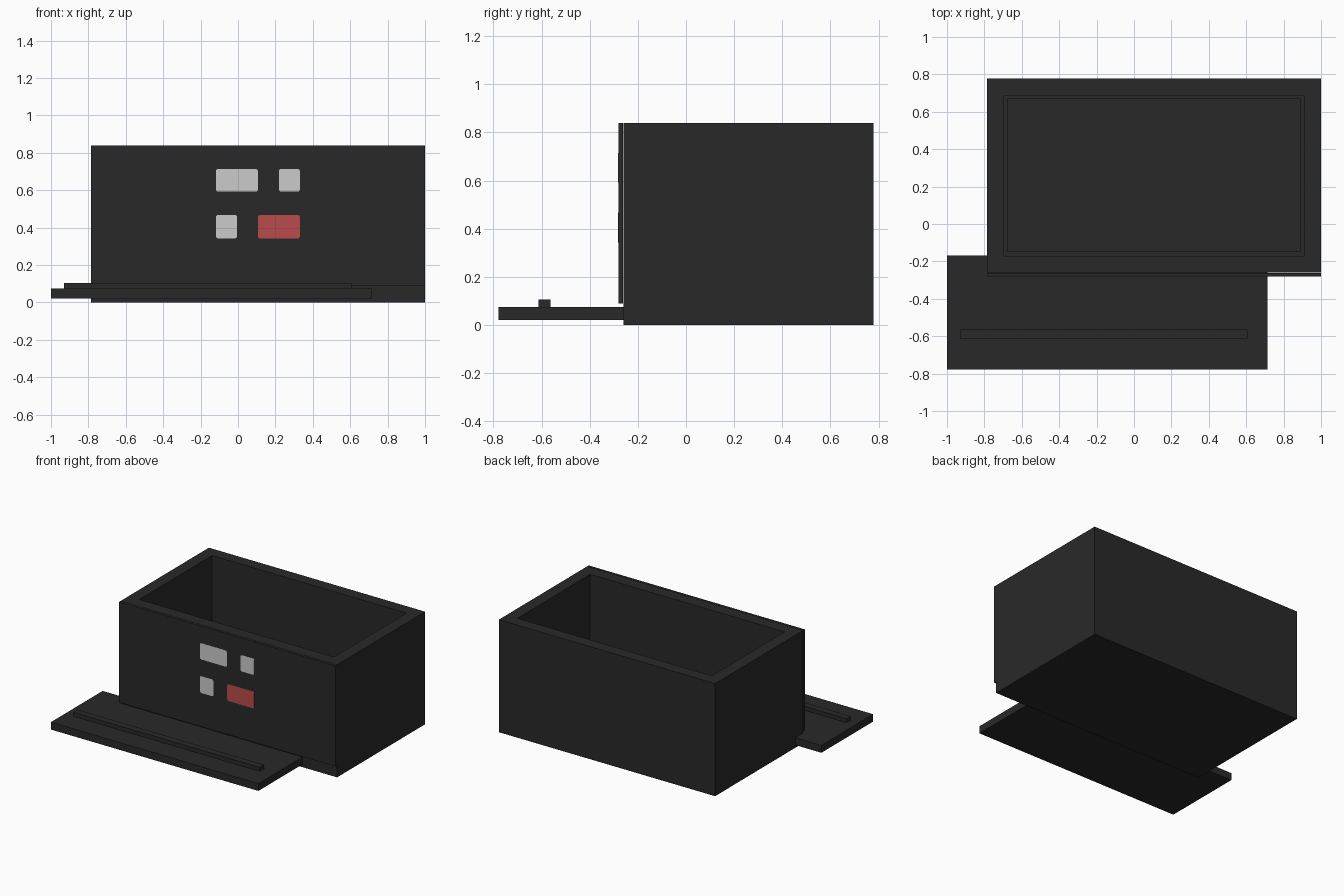
import bpy, bmesh, math

if "Cube" in bpy.data.objects:
    bpy.data.objects.remove(bpy.data.objects["Cube"])


def material(name, rgb):
    m = bpy.data.materials.new(name)
    m.diffuse_color = (*rgb, 1)
    m.use_nodes = True
    m.node_tree.nodes["Principled BSDF"].inputs["Base Color"].default_value = m.diffuse_color
    return m


BLACK = material("charcoal", (0.022, 0.022, 0.022))
GREY = material("light grey", (0.6, 0.6, 0.6))
RED = material("muted red", (0.5, 0.07, 0.07))


def add(name, bm, mat):
    bmesh.ops.recalc_face_normals(bm, faces=bm.faces)
    me = bpy.data.meshes.new(name)
    bm.to_mesh(me)
    bm.free()
    me.materials.append(mat)
    ob = bpy.data.objects.new(name, me)
    bpy.context.collection.objects.link(ob)
    return ob


def box_bm(x, y, z):
    bm = bmesh.new()
    bmesh.ops.create_cube(bm, size=1)
    for v in bm.verts:
        for i, (a, b) in enumerate((x, y, z)):
            v.co[i] = a if v.co[i] < 0 else b
    return bm


def box(name, x, y, z, mat=BLACK):
    return add(name, box_bm(x, y, z), mat)


# Open-topped bin: inset the top face for the rim, then push it down
bm = box_bm((-0.785, 1.0), (-0.26, 0.778), (0, 0.84))
top = max(bm.faces, key=lambda f: f.calc_center_median().z)
bmesh.ops.inset_region(bm, faces=[top], thickness=0.09, use_even_offset=True)
well = bmesh.ops.extrude_discrete_faces(bm, faces=[top])["faces"][0]
bmesh.ops.translate(bm, vec=(0, 0, -0.75), verts=well.verts)
add("bin_body", bm, BLACK)

# Liner on the bin floor, thin front panel, sliding tray and its raised rail
box("bin_floor_liner", (-0.68, 0.89), (-0.15, 0.67), (0.08, 0.11))
box("front_panel", (-0.785, 1.0), (-0.281, -0.2625), (0.09, 0.84))
box("tray", (-1.0, 0.713), (-0.778, -0.168), (0.02, 0.075))
box("tray_rail", (-0.93, 0.607), (-0.613, -0.563), (0.07, 0.105))


# Rounded plates on the front panel
def plate(name, x, z, mat):
    r, bm = 0.013, bmesh.new()
    verts = []
    corners = ((x[1] - r, z[1] - r), (x[0] + r, z[1] - r),
               (x[0] + r, z[0] + r), (x[1] - r, z[0] + r))
    for k, (cx, cz) in enumerate(corners):
        for i in range(5):
            a = math.pi / 2 * (k + i / 4)
            verts.append(bm.verts.new((cx + r * math.cos(a), -0.2818, cz + r * math.sin(a))))
    face = bm.faces.new(verts)
    ext = bmesh.ops.extrude_face_region(bm, geom=[face], use_keep_orig=True)["geom"]
    bmesh.ops.translate(bm, vec=(0, 0.005, 0),
                        verts=[g for g in ext if isinstance(g, bmesh.types.BMVert)])
    add(name, bm, mat)


upper, lower = (0.592, 0.714), (0.342, 0.468)
plate("upper_wide_plate", (-0.118, 0.107), upper, GREY)
plate("upper_small_plate", (0.218, 0.331), upper, GREY)
plate("lower_small_plate", (-0.118, -0.005), lower, GREY)
plate("lower_wide_plate", (0.107, 0.331), lower, RED)
